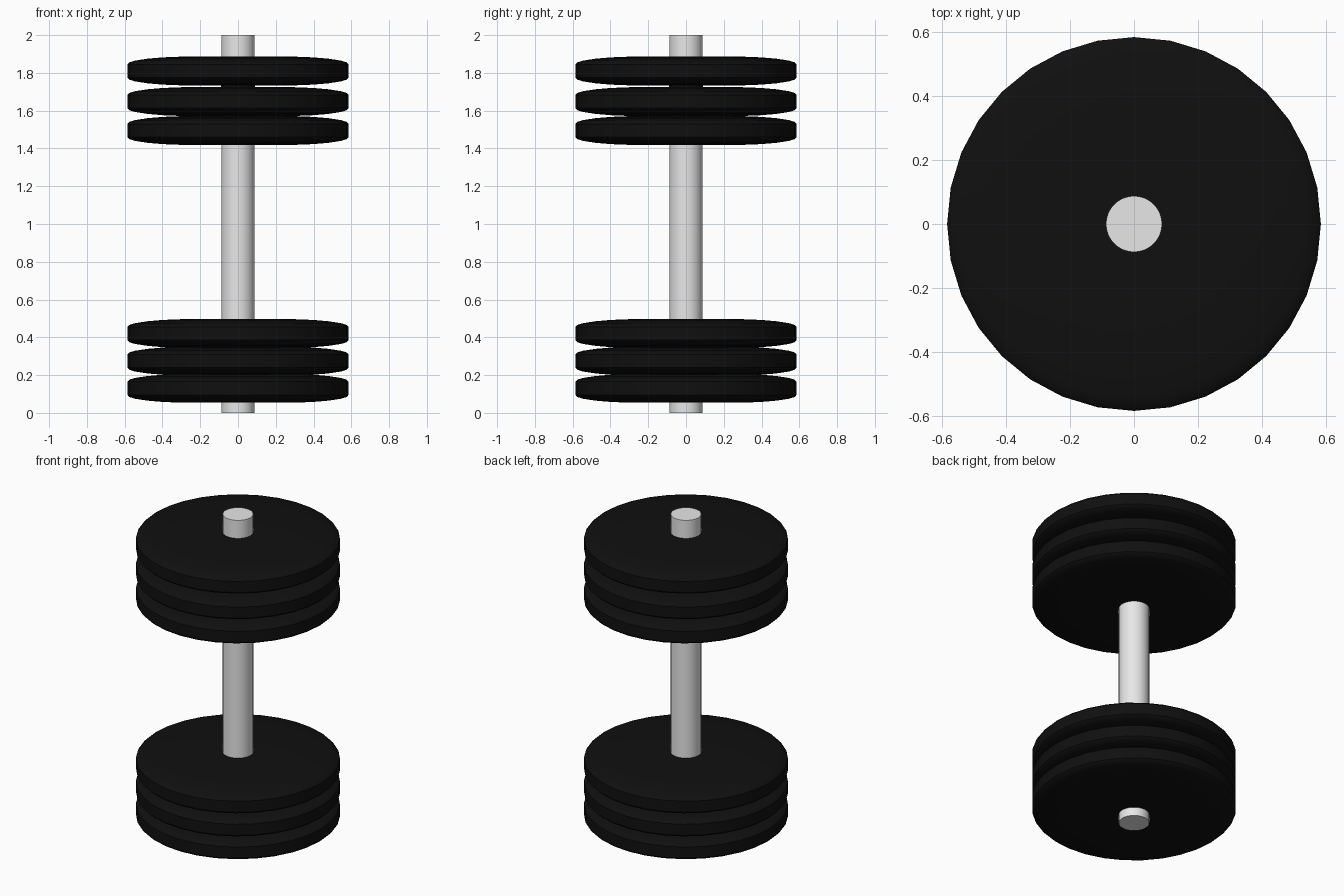
import bpy, bmesh, math

if "Cube" in bpy.data.objects:
    bpy.data.objects.remove(bpy.data.objects["Cube"])


def material(name, rgb):
    m = bpy.data.materials.new(name)
    m.diffuse_color = (*rgb, 1)
    m.use_nodes = True
    m.node_tree.nodes["Principled BSDF"].inputs["Base Color"].default_value = m.diffuse_color
    return m


STEEL = material("light_steel", (0.8, 0.8, 0.8))
BLACK = material("black_iron", (0.005, 0.005, 0.005))


def lathe(name, profile, sides, mat, z):
    """Revolve a (radius, height) profile, closing both ends with a flat cap."""
    bm = bmesh.new()
    rings = []
    for r, h in profile:
        rings.append([bm.verts.new((r * math.cos(2 * math.pi * i / sides),
                                    r * math.sin(2 * math.pi * i / sides), h))
                      for i in range(sides)])
    for a, b in zip(rings, rings[1:]):
        for i in range(sides):
            j = (i + 1) % sides
            bm.faces.new((a[i], a[j], b[j], b[i]))
    bm.faces.new(rings[0][::-1])
    bm.faces.new(rings[-1])
    mesh = bpy.data.meshes.new(name)
    bm.to_mesh(mesh)
    bm.free()
    mesh.materials.append(mat)
    ob = bpy.data.objects.new(name, mesh)
    ob.location.z = z
    bpy.context.collection.objects.link(ob)
    bpy.ops.object.select_all(action='DESELECT')
    ob.select_set(True)
    bpy.context.view_layer.objects.active = ob
    bpy.ops.object.shade_smooth_by_angle(angle=math.radians(40))
    return ob


# Handle bar
lathe("handle_bar", [(0.0875, 0), (0.0875, 2)], 64, STEEL, 0)

# Weight plates: thin discs with a wide, shallow rounded edge
upper = [(0.585, 0.035), (0.575, 0.046), (0.545, 0.055), (0.48, 0.065),
         (0.40, 0.072), (0.30, 0.076)]
plate = [(r, -h) for r, h in reversed(upper)] + upper
for group, heights in (("lower", (0.13, 0.274, 0.42)),
                       ("upper", (1.495, 1.648, 1.81))):
    for n, z in enumerate(heights, 1):
        lathe(f"{group}_plate_{n}", plate, 32, BLACK, z)

# Dark spacer between the two outermost upper plates
lathe("upper_spacer", [(0.089, -0.02), (0.089, 0.02)], 64, BLACK, 1.729)
